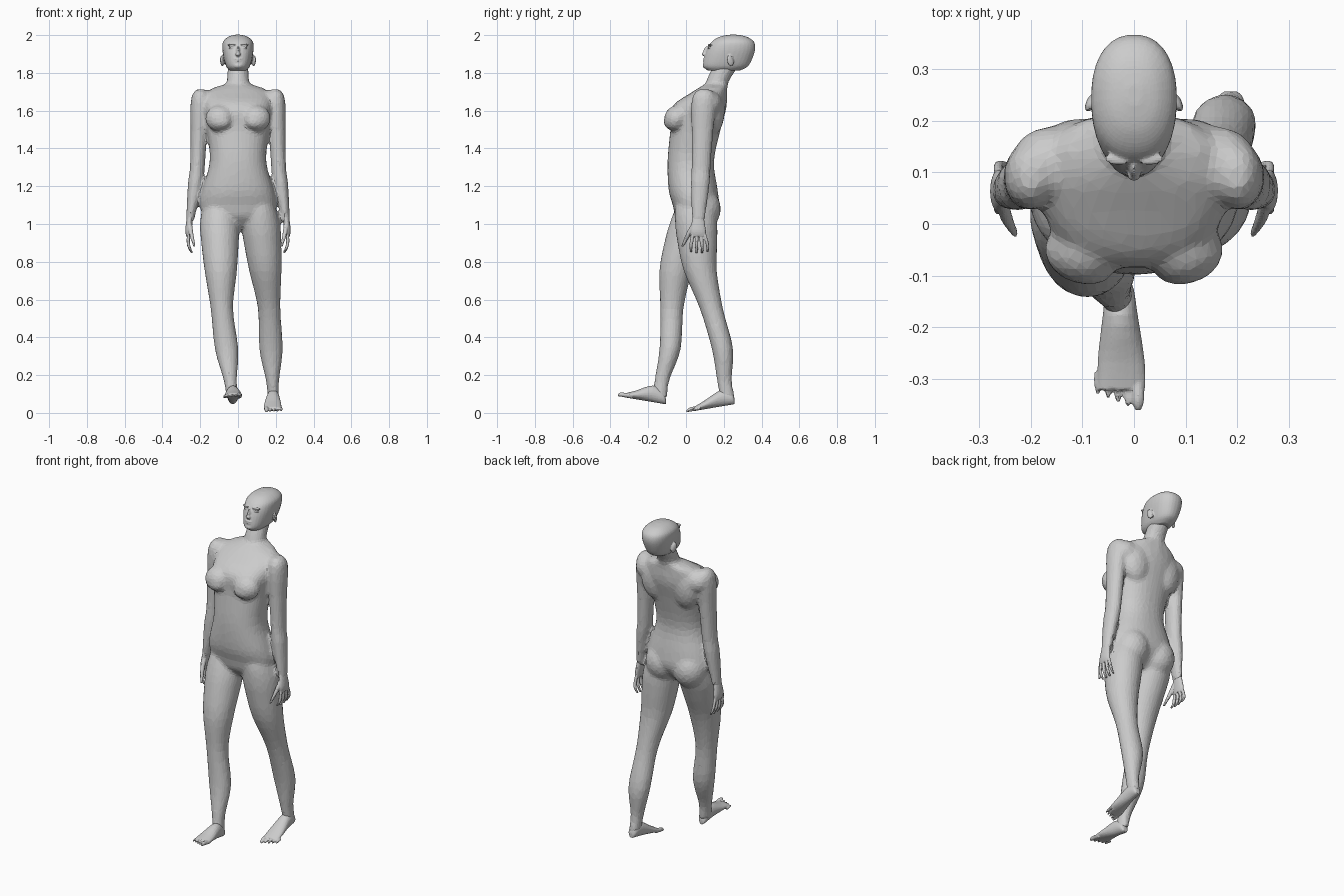
import bpy, bmesh, math
from mathutils import Vector, Matrix

cube = bpy.data.objects.get("Cube")
if cube:
    bpy.data.objects.remove(cube)

GREY = (0.6, 0.6, 0.6, 1)
grey = bpy.data.materials.new("matte grey")
grey.use_nodes = True
grey.diffuse_color = GREY
grey.node_tree.nodes["Principled BSDF"].inputs["Base Color"].default_value = GREY


def smooth_path(points, steps=4):
    """Resample the points along a curve that passes through them all."""
    points = [Vector(p) for p in points]
    path = []
    for i in range(len(points) - 1):
        start, end = points[i], points[i + 1]
        before = points[max(i - 1, 0)]
        after = points[min(i + 2, len(points) - 1)]
        for k in range(steps):
            t = k / steps
            ease = t * t * (3 - 2 * t)
            leave = (end - before) / 2 * t * (1 - t) ** 2
            arrive = (after - start) / 2 * t * t * (1 - t)
            path.append(start.lerp(end, ease) + leave - arrive)
    return path + [points[-1]]


def loft(bm, sections, along="z", sides=20, power=1):
    """Closed skin over sections (x, y, z, half width, half depth); a low power squares them."""
    rings = []
    for x, y, z, width, depth in smooth_path(sections):
        ring = []
        for k in range(sides):
            angle = math.tau * (k + .5) / sides
            c, s = math.cos(angle), math.sin(angle)
            u = width * math.copysign(abs(c) ** power, c)
            v = depth * math.copysign(abs(s) ** power, s)
            place = (x + u, y + v, z) if along == "z" else (x + u, y, z + v)
            ring.append(bm.verts.new(place))
        rings.append(ring)
    for lower, upper in zip(rings, rings[1:]):
        for k in range(sides):
            n = (k + 1) % sides
            bm.faces.new((lower[k], lower[n], upper[n], upper[k]))
    bm.faces.new(rings[0])
    bm.faces.new(rings[-1])


def limb(bm, top, middle, end, profile):
    """Jointed limb; the profile gives position, width, depth and bow."""
    top, middle, end = Vector(top), Vector(middle), Vector(end)
    sections = []
    for t, width, depth, bow in profile:
        spot = top.lerp(middle, t) if t < 1 else middle.lerp(end, t - 1)
        sections.append((spot.x, spot.y + bow, spot.z, width, depth))
    loft(bm, sections)


def blob(bm, place, size, tilt=0, turn=0):
    matrix = (Matrix.Translation(place) @ Matrix.Rotation(turn, 4, "Z")
              @ Matrix.Rotation(tilt, 4, "X") @ Matrix.Diagonal((*size, 1)))
    bmesh.ops.create_uvsphere(bm, u_segments=20, v_segments=14, radius=1, matrix=matrix)


def fuse(name, bm, voxel, rounds, keep):
    """Merge the overlapping shells of a part into one faceted skin."""
    bmesh.ops.recalc_face_normals(bm, faces=bm.faces)
    mesh = bpy.data.meshes.new(name)
    bm.to_mesh(mesh)
    bm.free()
    mesh.materials.append(grey)
    part = bpy.data.objects.new(name, mesh)
    bpy.context.collection.objects.link(part)
    merge = part.modifiers.new("merge", "REMESH")
    merge.mode = "VOXEL"
    merge.voxel_size = voxel
    soften = part.modifiers.new("soften", "SMOOTH")
    soften.factor = 0.5
    soften.iterations = rounds
    facets = part.modifiers.new("facets", "DECIMATE")
    facets.ratio = keep


# Torso: height, half width, middle and half depth
body = bmesh.new()
torso = ((.985, .06, .04, .05), (1.04, .17, .045, .1), (1.1, .202, .052, .122),
         (1.18, .19, .038, .13), (1.33, .15, .025, .123), (1.5, .165, .05, .133),
         (1.62, .18, .07, .145), (1.7, .16, .125, .09), (1.74, .07, .16, .06))
loft(body, [(0, middle, z, width, depth) for z, width, middle, depth in torso],
     sides=32, power=.88)

# Neck
loft(body, [(0, .16, 1.66, .09, .06), (0, .165, 1.75, .061, .06), (0, .22, 1.85, .055, .07)])

# Chest, shoulder blades, shoulders, seat and arms, mirrored
arm_profile = ((-.09, .02, .03, 0), (0, .045, .06, 0), (.2, .05, .065, 0), (.5, .044, .058, 0),
               (1, .04, .051, 0), (1.3, .039, .051, 0), (2, .021, .034, 0))
for side in (-1, 1):
    blob(body, (side * .1, -.055, 1.56), (.075, .06, .07), tilt=-.4, turn=side / 4)
    blob(body, (side * .095, -.075, 1.54), (.06, .044, .04), turn=side / 4)
    blob(body, (side * .1, .14, 1.6), (.09, .065, .13))
    blob(body, (side * .16, .115, 1.64), (.08, .075, .07))
    blob(body, (side * .09, .085, 1.08), (.1, .1, .11))
    limb(body, (side * .2, .095, 1.68), (side * .215, .08, 1.3), (side * .255, .065, 1.01),
         arm_profile)

# Legs: the right one strides ahead, the left one trails
leg_profile = ((-.2, .05, .06, 0), (-.08, .085, .1, 0), (.1, .104, .112, -.005),
               (.3, .1, .106, -.015), (.6, .086, .088, -.025), (1, .06, .062, 0),
               (1.45, .063, .057, .02), (1.8, .036, .04, 0), (2, .031, .041, 0))
limb(body, (-.1, .04, 1.05), (-.085, -.075, .55), (-.03, -.14, .08), leg_profile)
limb(body, (.115, .05, 1.05), (.165, .135, .55), (.187, .22, .08), leg_profile)
fuse("body", body, voxel=.01, rounds=12, keep=.14)

# Head: height, half width, middle and half depth
head = bmesh.new()
skull = ((1.812, .045, .2, .085), (1.835, .063, .21, .118), (1.88, .076, .225, .128),
         (1.93, .083, .24, .127), (1.967, .078, .248, .11), (1.992, .05, .25, .07),
         (2.002, .015, .25, .02))
loft(head, [(0, middle, z, width, depth) for z, width, middle, depth in skull],
     sides=32, power=.88)

# Nose, chin and lips
blob(head, (0, .105, 1.915), (.009, .014, .028), tilt=-.35)
blob(head, (0, .096, 1.899), (.014, .013, .01))
blob(head, (0, .102, 1.838), (.025, .014, .014))
for z in (1.863, 1.874):
    blob(head, (0, .1, z), (.022, .01, .005))

# Brows, eyes and ears
for side in (-1, 1):
    blob(head, (side * .035, .124, 1.948), (.024, .01, .005), turn=side * .2)
    blob(head, (side * .036, .123, 1.934), (.014, .008, .006), turn=side * .2)
    blob(head, (side * .084, .235, 1.863), (.009, .018, .03), tilt=.3, turn=side * .4)
fuse("head", head, voxel=.0045, rounds=3, keep=.3)

# Hands: palm, four fanned fingers and a thumb
for name, side in (("right_hand", -1), ("left_hand", 1)):
    hand = bmesh.new()
    palm_x = side * .262
    loft(hand, [(side * .252, .065, 1.05, .017, .027), (palm_x, .064, .97, .017, .041),
                (palm_x, .066, .935, .012, .039)])
    for k in range(4):
        root = .036 + .02 * k
        fan = (k - 1) * .009
        tip = .842 + .006 * abs(k - 1.5)
        loft(hand, [(palm_x, root, .95, .009, .01), (palm_x, root + fan, .89, .009, .009),
                    (palm_x - side * .018, root + fan, tip, .006, .006)], sides=10)
    loft(hand, [(side * .254, .045, 1, .012, .016), (side * .248, .015, .95, .012, .014),
                (side * .23, -.02, .88, .006, .007)], sides=10)
    fuse(name, hand, voxel=.004, rounds=2, keep=.4)

# Feet: distance from the heel, half width and half height of the sole profile
foot_profile = ((0, .012, .014), (.015, .026, .032), (.07, .034, .044),
                (.16, .046, .023), (.215, .046, .011))


def make_foot(name, x, heel, sole, slope, inner):
    foot = bmesh.new()

    def at(across, along, width, height):
        return (x + inner * across, heel - along, sole + slope * along + height, width, height)

    loft(foot, [at(along * .02, along, width, height) for along, width, height in foot_profile],
         along="y")
    for k in range(5):
        across = .036 - .0195 * k
        reach = .255 - .008 * k
        thick = .0075 if k else .012
        loft(foot, [at(across, .18, thick, thick), at(across, reach - .02, thick, thick),
                    at(across, reach, thick / 2, thick / 2)], along="y", sides=10)
    fuse(name, foot, voxel=.004, rounds=2, keep=.4)


make_foot("right_foot", x=-.028, heel=-.106, sole=.045, slope=.17, inner=1)
make_foot("left_foot", x=.187, heel=.257, sole=.046, slope=-.17, inner=-1)
